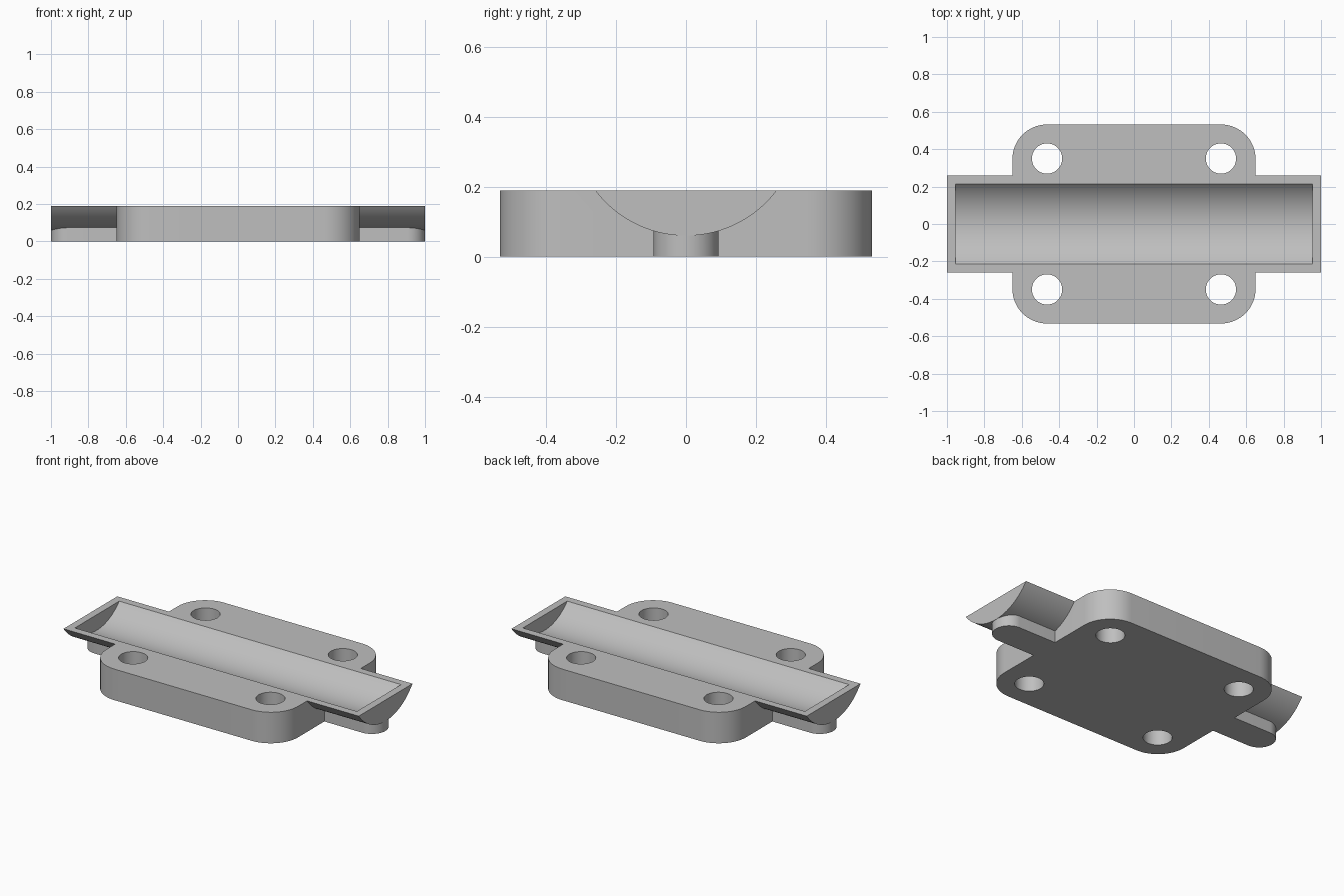
import bpy, bmesh, math
from mathutils import Vector

if "Cube" in bpy.data.objects:
    bpy.data.objects.remove(bpy.data.objects["Cube"])

H = 0.19            # overall height
AXIS_Z = 0.385      # height of the trough's round axis

grey = bpy.data.materials.new("plain grey")
grey.diffuse_color = (0.52, 0.52, 0.52, 1)
grey.use_nodes = True
grey.node_tree.nodes["Principled BSDF"].inputs["Base Color"].default_value = grey.diffuse_color


def prism(name, outline, direction):
    """Extrude a closed 3D outline along a direction."""
    bm = bmesh.new()
    face = bm.faces.new([bm.verts.new(p) for p in outline])
    out = bmesh.ops.extrude_face_region(bm, geom=[face])
    moved = [v for v in out["geom"] if isinstance(v, bmesh.types.BMVert)]
    bmesh.ops.translate(bm, verts=moved, vec=Vector(direction))
    bmesh.ops.recalc_face_normals(bm, faces=bm.faces)
    mesh = bpy.data.meshes.new(name)
    bm.to_mesh(mesh)
    bm.free()
    mesh.materials.append(grey)
    obj = bpy.data.objects.new(name, mesh)
    bpy.context.collection.objects.link(obj)
    return obj


def rounded_rect(hx, hy, r, z, n=16):
    pts = []
    for k, (sx, sy) in enumerate([(1, 1), (-1, 1), (-1, -1), (1, -1)]):
        for i in range(n + 1):
            a = math.pi / 2 * (k + i / n)
            pts.append((sx * (hx - r) + r * math.cos(a),
                        sy * (hy - r) + r * math.sin(a), z))
    return pts


def half_round(r, top, x, n=48):
    """Circular segment below the height 'top', in the plane of x."""
    half = math.acos((AXIS_Z - top) / r)
    return [(x, r * math.sin(a), AXIS_Z - r * math.cos(a))
            for a in (half * (2 * i / n - 1) for i in range(n + 1))]


def combine(target, other, operation):
    mod = target.modifiers.new(operation, 'BOOLEAN')
    mod.operation, mod.solver, mod.object = operation, 'EXACT', other
    bpy.context.view_layer.objects.active = target
    bpy.ops.object.modifier_apply(modifier=mod.name)
    bpy.data.objects.remove(other)


# Flanged plate, support tongue under the trough, and the trough itself
body = prism("mounting_trough", rounded_rect(0.65, 0.532, 0.185, 0), (0, 0, H))
tongue = prism("tongue", rounded_rect(0.999, 0.093, 0.092, 0), (0, 0, 0.085))
trough = prism("trough", half_round(0.325, H, -1), (2, 0, 0))
combine(body, tongue, 'UNION')
combine(body, trough, 'UNION')

# Hollow of the trough, with closed ends
hollow = prism("hollow", half_round(0.29, H + 0.05, -0.955), (1.91, 0, 0))
combine(body, hollow, 'DIFFERENCE')

# Four screw holes
for sx in (-1, 1):
    for sy in (-1, 1):
        ring = [(sx * 0.465 + 0.081 * math.cos(i * math.tau / 48),
                 sy * 0.35 + 0.081 * math.sin(i * math.tau / 48), -0.1)
                for i in range(48)]
        combine(body, prism("hole", ring, (0, 0, 0.5)), 'DIFFERENCE')

# Smooth curves, sharp edges
bpy.ops.object.select_all(action='DESELECT')
body.select_set(True)
bpy.context.view_layer.objects.active = body
bpy.ops.object.shade_smooth_by_angle(angle=math.radians(25))
